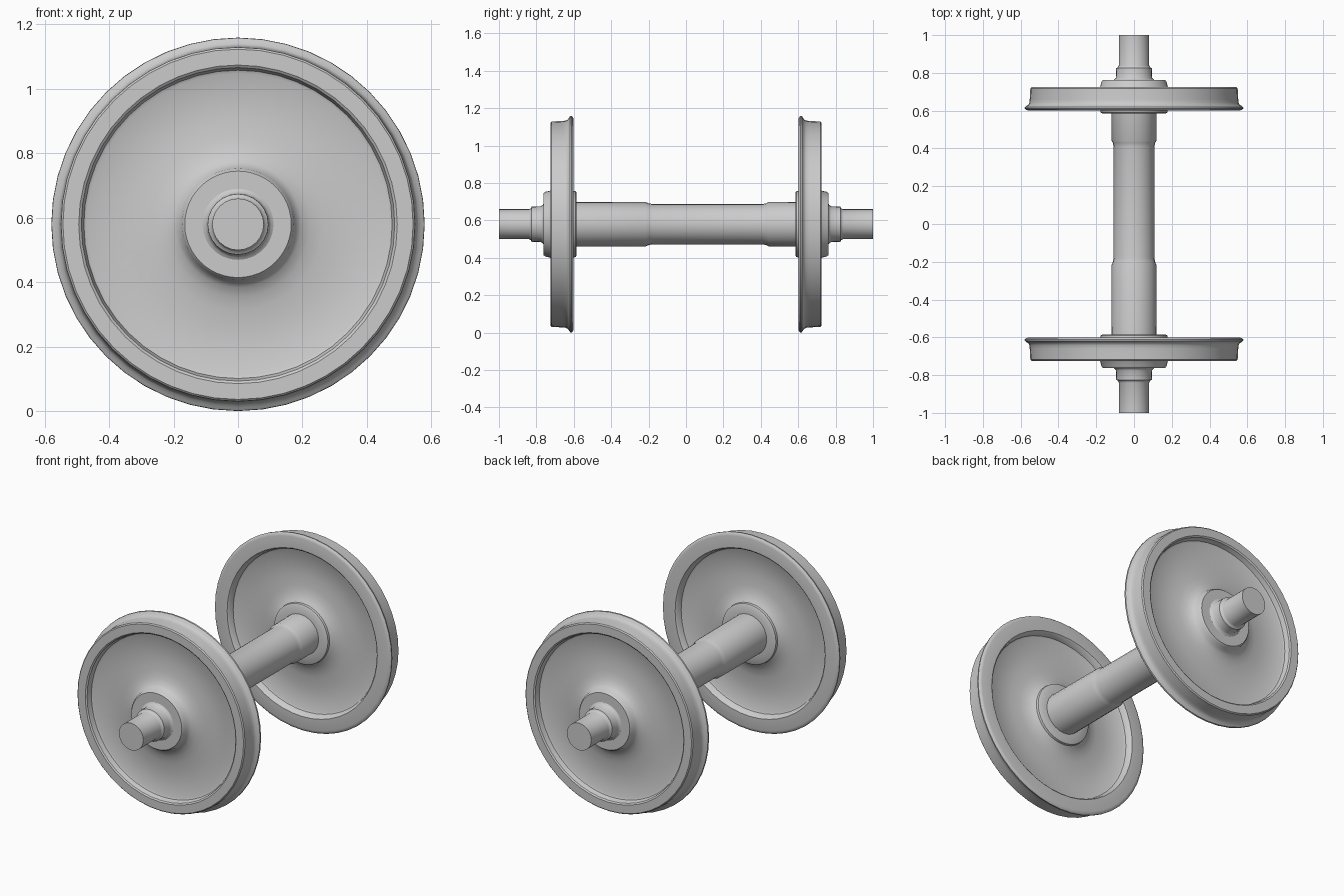
import bpy, math

if "Cube" in bpy.data.objects:
    bpy.data.objects.remove(bpy.data.objects["Cube"])

R = 0.58  # axle height = flange radius


def lathe(name, profile, sides, closed, angle=35):
    """Revolve (y, radius) points around the axle line."""
    n = len(profile)
    verts, faces = [], []
    for i in range(sides):
        a = 2 * math.pi * i / sides
        verts += [(r * math.sin(a), y, R + r * math.cos(a)) for y, r in profile]
    for i in range(sides):
        k = (i + 1) % sides
        for j in range(n if closed else n - 1):
            m = (j + 1) % n
            faces.append((i * n + j, i * n + m, k * n + m, k * n + j))
    if not closed:  # end caps
        faces.append([i * n for i in reversed(range(sides))])
        faces.append([i * n + n - 1 for i in range(sides)])
    mesh = bpy.data.meshes.new(name)
    mesh.from_pydata(verts, [], faces)
    ob = bpy.data.objects.new(name, mesh)
    bpy.context.collection.objects.link(ob)
    bpy.ops.object.select_all(action='DESELECT')
    bpy.context.view_layer.objects.active = ob
    ob.select_set(True)
    bpy.ops.object.mode_set(mode='EDIT')
    bpy.ops.mesh.select_all(action='SELECT')
    bpy.ops.mesh.normals_make_consistent(inside=False)
    bpy.ops.object.mode_set(mode='OBJECT')
    bpy.ops.object.shade_smooth_by_angle(angle=math.radians(angle))
    return ob


# Axle with journals, collars and a slimmer middle
axle = [(-1, 0.08), (-0.84, 0.08), (-0.83, 0.085), (-0.825, 0.094), (-0.775, 0.096),
        (-0.765, 0.103), (-0.757, 0.12), (-0.215, 0.118), (-0.20, 0.112), (-0.18, 0.108),
        (0.41, 0.108), (0.43, 0.112), (0.44, 0.118), (0.757, 0.12), (0.765, 0.103),
        (0.775, 0.096), (0.825, 0.094), (0.83, 0.085), (0.84, 0.08), (1, 0.08)]
lathe("axle", axle, 24, False)

# Wheel section: hub, dished web, rim, tread and inner flange
wheel = [
    (0.585, 0.11), (0.585, 0.168), (0.59, 0.176), (0.603, 0.178),       # inner hub
    (0.615, 0.195), (0.628, 0.225), (0.636, 0.265), (0.64, 0.33),       # inner web
    (0.64, 0.468), (0.635, 0.476), (0.607, 0.485), (0.601, 0.492),      # inner rim
    (0.601, 0.56), (0.604, 0.572), (0.611, 0.579), (0.619, 0.578),      # flange
    (0.625, 0.57), (0.631, 0.56), (0.642, 0.554), (0.66, 0.552),        # tread
    (0.718, 0.549), (0.724, 0.543), (0.724, 0.494), (0.718, 0.486),     # outer rim
    (0.69, 0.478), (0.685, 0.468), (0.685, 0.33), (0.69, 0.265),        # outer web
    (0.699, 0.225), (0.712, 0.195), (0.728, 0.178), (0.752, 0.173),     # outer hub
    (0.762, 0.165), (0.762, 0.11),
]
for name, s in (("rear_wheel", 1), ("front_wheel", -1)):
    lathe(name, [(s * y, r) for y, r in wheel], 48, True)
